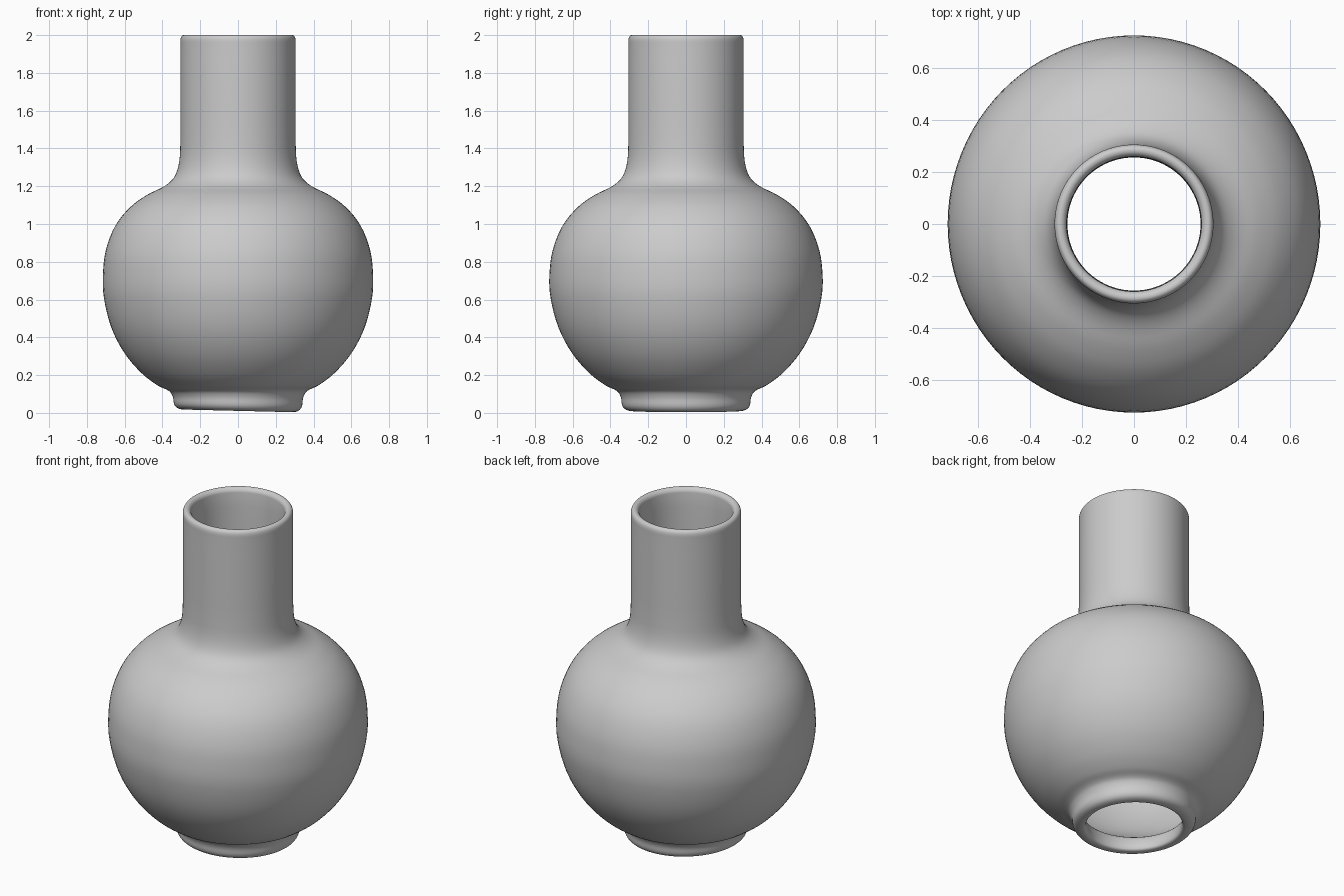
import bpy
import math
from mathutils import Vector

cube = bpy.data.objects.get("Cube")
if cube:
    bpy.data.objects.remove(cube, do_unlink=True)

SEGMENTS = 96
STEPS = 4

# Glazed clay colour
clay = bpy.data.materials.new("grey clay")
clay.use_nodes = True
clay.diffuse_color = (0.6, 0.6, 0.6, 1)
clay.node_tree.nodes["Principled BSDF"].inputs["Base Color"].default_value = (0.6, 0.6, 0.6, 1)

# Closed wall profile (radius, height): outside upward, over the lip, inside downward
wall = [
    (0.285, 0.004), (0.32, 0.012), (0.338, 0.035), (0.345, 0.08), (0.365, 0.115),
    (0.425, 0.145), (0.51, 0.21), (0.60, 0.315), (0.67, 0.45), (0.71, 0.61),
    (0.715, 0.73), (0.70, 0.86), (0.65, 0.99), (0.57, 1.09), (0.48, 1.155),
    (0.39, 1.2), (0.34, 1.245), (0.315, 1.31), (0.306, 1.40), (0.305, 1.65),
    (0.305, 1.95), (0.303, 1.985), (0.29, 2.0), (0.27, 1.996), (0.259, 1.975),
    (0.258, 1.65), (0.258, 1.35), (0.28, 1.24), (0.34, 1.165), (0.46, 1.105),
    (0.59, 0.99), (0.655, 0.82), (0.665, 0.70), (0.635, 0.50), (0.53, 0.29),
    (0.39, 0.165), (0.29, 0.11), (0.268, 0.06), (0.268, 0.015),
]


def smooth_loop(points):
    """Round a closed profile with a Catmull-Rom curve."""
    pts = [Vector(p) for p in points]
    n = len(pts)
    result = []
    for i in range(n):
        a, b, c, d = (pts[(i + k) % n] for k in (-1, 0, 1, 2))
        # Tangents limited to the segment length keep uneven spacing tidy
        span = (c - b).length
        m1 = (c - a).normalized() * span
        m2 = (d - b).normalized() * span
        for s in range(STEPS):
            t = s / STEPS
            result.append(b * (2*t**3 - 3*t**2 + 1) + m1 * (t**3 - 2*t**2 + t)
                          + c * (3*t**2 - 2*t**3) + m2 * (t**3 - t**2))
    return result


def revolve(name, profile):
    """Turn a closed profile round the z axis."""
    n = len(profile)
    verts, faces = [], []
    for i in range(SEGMENTS):
        angle = math.tau * i / SEGMENTS
        for r, z in profile:
            x = r * math.cos(angle)
            y = r * math.sin(angle)
            # Hand-thrown irregularity: slightly oval belly, slightly tilted foot
            y *= 1 + 0.012 * max(0, 1 - abs(z - 0.7) / 0.6)
            z += max(0, 1 - z / 0.12) * (0.007 - 0.025 * x)
            verts.append((x, y, z))
    for i in range(SEGMENTS):
        j = (i + 1) % SEGMENTS
        for k in range(n):
            m = (k + 1) % n
            faces.append((i * n + k, j * n + k, j * n + m, i * n + m))
    mesh = bpy.data.meshes.new(name)
    mesh.from_pydata(verts, [], faces)
    mesh.materials.append(clay)
    mesh.shade_smooth()
    obj = bpy.data.objects.new(name, mesh)
    bpy.context.collection.objects.link(obj)
    return obj


# Vase body, neck and foot in one turned wall, open at both ends
revolve("vase", smooth_loop(wall))
